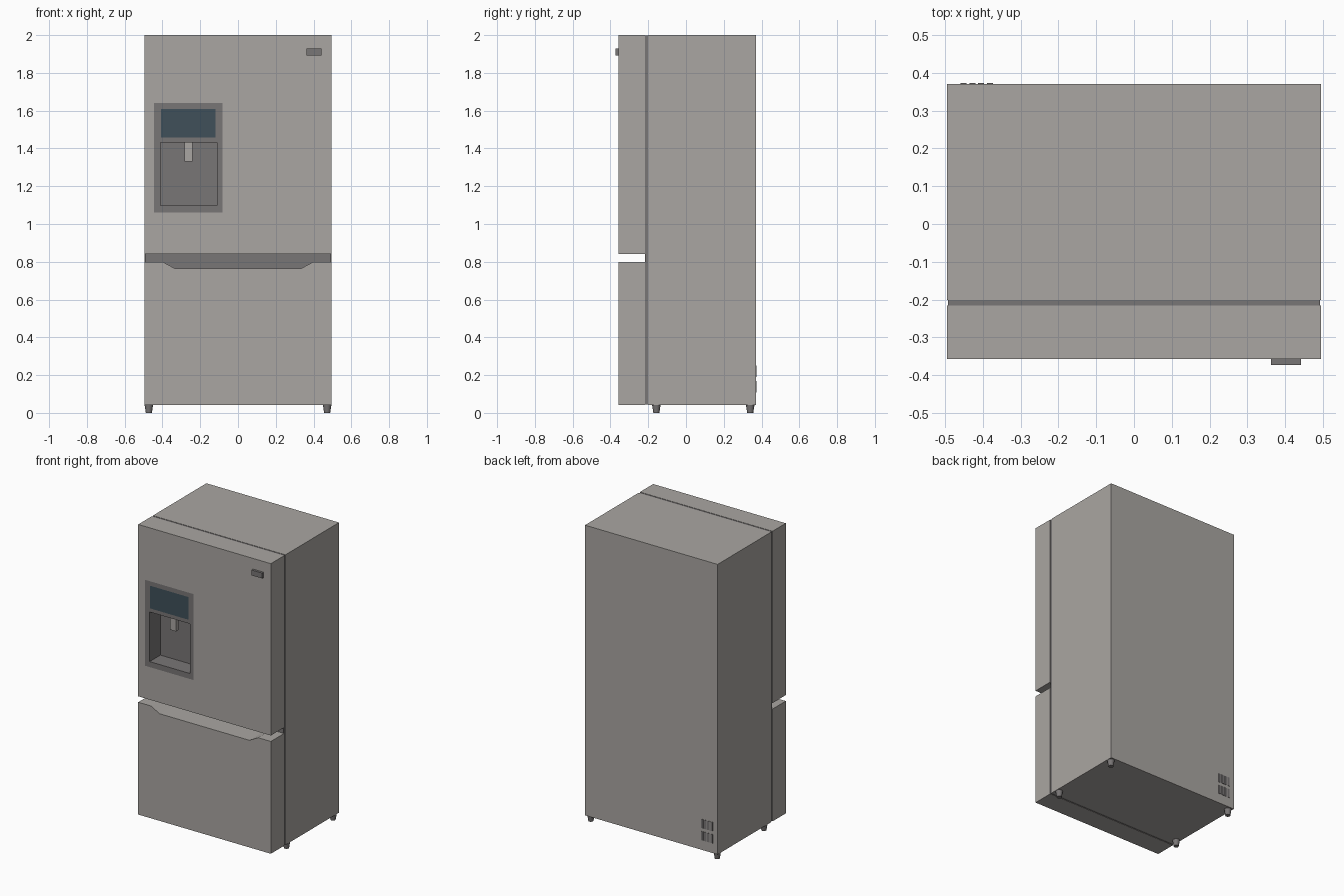
import bpy, bmesh

if "Cube" in bpy.data.objects:
    bpy.data.objects.remove(bpy.data.objects["Cube"])


def material(name, rgb):
    m = bpy.data.materials.new(name)
    m.diffuse_color = (*rgb, 1)
    m.use_nodes = True
    m.node_tree.nodes["Principled BSDF"].inputs["Base Color"].default_value = m.diffuse_color
    return m


STEEL = material("steel", (0.40, 0.38, 0.36))
DARK = material("dark_grey", (0.19, 0.18, 0.18))
GLASS = material("screen_glass", (0.05, 0.08, 0.10))


def finish(name, bm, mat):
    bmesh.ops.recalc_face_normals(bm, faces=bm.faces)
    me = bpy.data.meshes.new(name)
    bm.to_mesh(me)
    bm.free()
    ob = bpy.data.objects.new(name, me)
    bpy.context.collection.objects.link(ob)
    if mat:
        me.materials.append(mat)
    return ob


def prism(name, outline, y0, y1, mat=None):
    """Extrude an x-z outline from y0 to y1."""
    bm = bmesh.new()
    face = bm.faces.new([bm.verts.new((x, y0, z)) for x, z in outline])
    ext = bmesh.ops.extrude_face_region(bm, geom=[face])["geom"]
    verts = [v for v in ext if isinstance(v, bmesh.types.BMVert)]
    bmesh.ops.translate(bm, verts=verts, vec=(0, y1 - y0, 0))
    return finish(name, bm, mat)


def box(name, x0, x1, y0, y1, z0, z1, mat=None):
    return prism(name, [(x0, z0), (x1, z0), (x1, z1), (x0, z1)], y0, y1, mat)


def cut(ob, *bounds):
    """Subtract a box and discard the cutter."""
    cutter = box("cutter", *bounds)
    cutter.hide_render = True
    mod = ob.modifiers.new("cut", "BOOLEAN")
    mod.operation, mod.solver, mod.object = "DIFFERENCE", "EXACT", cutter
    bpy.context.view_layer.objects.active = ob
    bpy.ops.object.modifier_apply(modifier=mod.name)
    bpy.data.objects.remove(cutter)


W, FRONT, BASE, TOP = 0.495, -0.357, 0.042, 2.0
DOOR_BACK, BODY_FRONT, BACK = -0.216, -0.201, 0.37

# Cabinet and recessed door seal
box("cabinet", -W, W, BODY_FRONT, BACK, BASE, TOP, STEEL)
box("door_seal", -W + .003, W - .003, DOOR_BACK, BODY_FRONT, BASE + .002, TOP - .002, DARK)

# Freezer drawer with a hand notch along its top
prism("freezer_drawer",
      [(-W, BASE), (W, BASE), (W, .80), (.40, .80), (.335, .765),
       (-.335, .765), (-.40, .80), (-W, .80)], FRONT, DOOR_BACK, STEEL)

# Upper door with an opening for the dispenser
door = box("upper_door", -W, W, FRONT, DOOR_BACK, .84, TOP, STEEL)
cut(door, -.445, -.083, FRONT - .1, FRONT + .13, 1.06, 1.64)

# Dispenser housing, flush with the door, with a deep alcove
housing = box("dispenser_housing", -.445, -.083, FRONT, FRONT + .13, 1.06, 1.64, DARK)
cut(housing, -.41, -.11, FRONT - .1, FRONT + .115, 1.097, 1.432)
cut(housing, -.408, -.118, FRONT - .1, FRONT + .01, 1.457, 1.61)
box("dispenser_screen", -.408, -.118, FRONT, FRONT + .01, 1.457, 1.61, GLASS)
box("dispenser_lever", -.284, -.241, FRONT + .04, FRONT + .065, 1.33, 1.432, STEEL)

# Small plate on the door
box("door_plate", .362, .442, -.373, FRONT, 1.892, 1.928, DARK)

# Back vent slats: two rows of four
for row, z in enumerate((.108, .19)):
    for col in range(4):
        x = -.459 + col * .0233
        box(f"vent_slat_{row}_{col}", x, x + .016, BACK - .002, .373, z, z + .06, DARK)

# Tapered feet
for side, x in (("left", -.472), ("right", .472)):
    for end, y in (("front", -.157), ("back", .34)):
        bm = bmesh.new()
        bmesh.ops.create_cone(bm, cap_ends=True, segments=16, radius1=.016,
                              radius2=.023, depth=BASE + .003)
        bmesh.ops.translate(bm, verts=bm.verts, vec=(x, y, (BASE + .003) / 2))
        foot = finish(f"{end}_{side}_foot", bm, DARK)
        for p in foot.data.polygons:
            p.use_smooth = len(p.vertices) == 4
